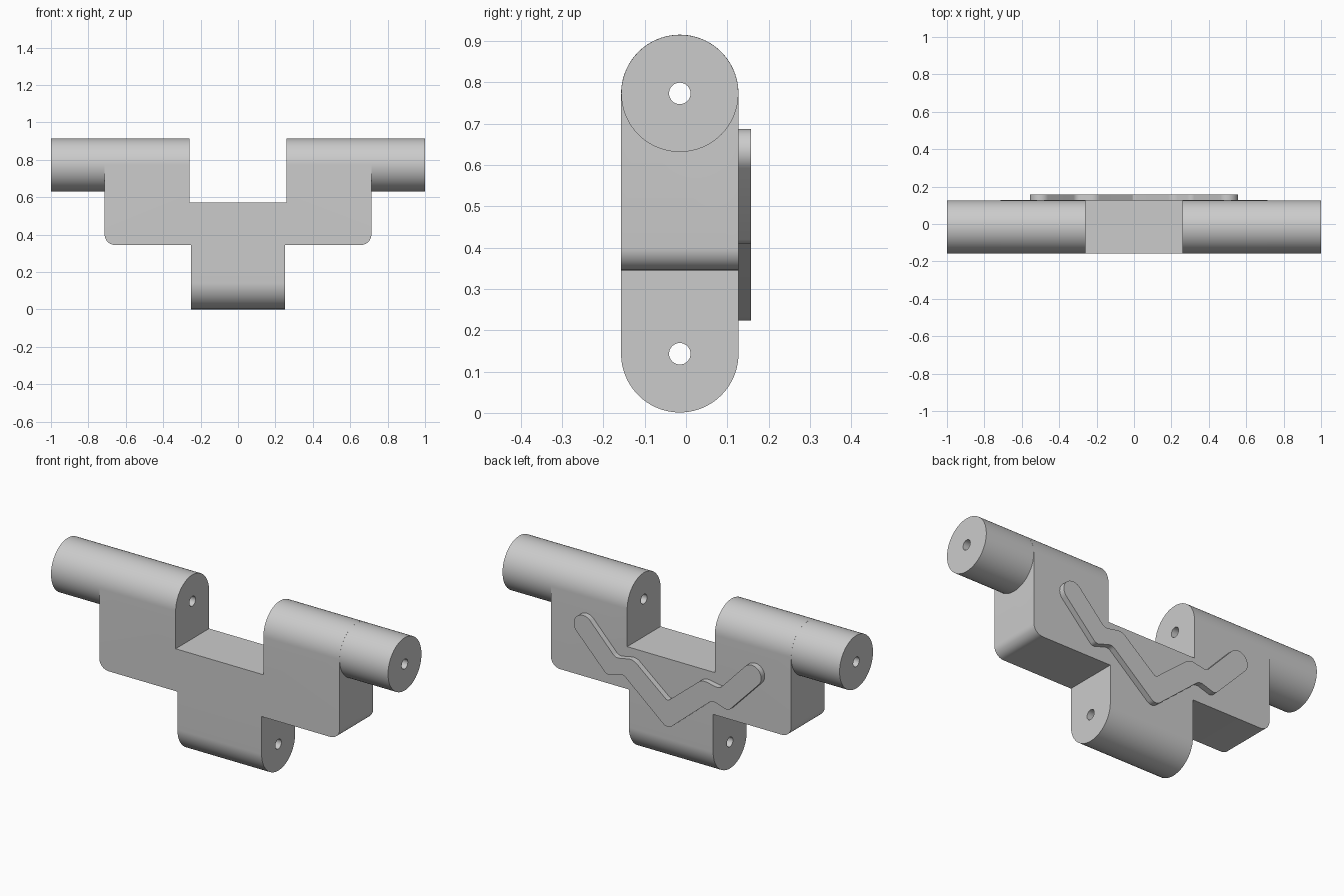
import bpy, bmesh
from math import sin, cos, pi, tan
from mathutils import Vector

cube = bpy.data.objects.get("Cube")
if cube:
    bpy.data.objects.remove(cube, do_unlink=True)

# Main dimensions
BACK, RIB_BACK = 0.127, 0.157
MID_Y, RADIUS, BORE = -0.015, 0.142, 0.026
HIGH_AXIS, LOW_AXIS = 0.773, 0.143
BLOCK_X, INNER_X, FOOT_X = 0.713, 0.26, 0.25

grey = bpy.data.materials.new("light grey")
grey.use_nodes = True
colour = (0.6, 0.6, 0.6, 1)
grey.diffuse_color = colour
grey.node_tree.nodes["Principled BSDF"].inputs["Base Color"].default_value = colour


def arc(cx, cy, r, start, end, steps):
    """Points along a circular arc."""
    return [(cx + r * cos(start + (end - start) * i / steps),
             cy + r * sin(start + (end - start) * i / steps)) for i in range(steps + 1)]


def fillet(a, b, c, r, steps=8):
    """Round the corner b between a and c."""
    a, b, c = Vector(a), Vector(b), Vector(c)
    d, e = (a - b).normalized(), (c - b).normalized()
    half = d.angle(e) / 2
    centre = b + (d + e).normalized() * r / sin(half)
    p, q = b + d * r / tan(half) - centre, b + e * r / tan(half) - centre
    return [tuple(centre + p.slerp(q, i / steps).normalized() * r) for i in range(steps + 1)]


def prism(name, outline, axis, low, high):
    """Extrude a closed 2D outline along x or y."""
    def place(u, v, w):
        return (w, u, v) if axis == "x" else (u, w, v)
    bm = bmesh.new()
    ends = [[bm.verts.new(place(u, v, w)) for u, v in outline] for w in (low, high)]
    for ring in ends:
        bm.faces.new(ring)
    count = len(outline)
    for i in range(count):
        j = (i + 1) % count
        bm.faces.new((ends[0][i], ends[0][j], ends[1][j], ends[1][i]))
    bmesh.ops.recalc_face_normals(bm, faces=bm.faces)
    mesh = bpy.data.meshes.new(name)
    bm.to_mesh(mesh)
    bm.free()
    obj = bpy.data.objects.new(name, mesh)
    bpy.context.collection.objects.link(obj)
    mesh.materials.append(grey)
    return obj


def circle(z, r, steps):
    return arc(MID_Y, z, r, 0, 2 * pi, steps)[:-1]


def activate(obj):
    bpy.ops.object.select_all(action="DESELECT")
    obj.select_set(True)
    bpy.context.view_layer.objects.active = obj


def combine(target, tool, operation):
    """Apply a boolean and discard the tool."""
    tool.hide_render = True
    mod = target.modifiers.new("combine", "BOOLEAN")
    mod.operation, mod.solver, mod.object = operation, "EXACT", tool
    activate(target)
    bpy.ops.object.modifier_apply(modifier=mod.name)
    bpy.data.objects.remove(tool, do_unlink=True)


# Body: stepped front silhouette trimmed by a rounded side section
floor, base = 0.572, 0.345
right_corner = fillet((FOOT_X, base), (BLOCK_X, base), (BLOCK_X, 1), 0.055)
left_corner = [(-x, z) for x, z in reversed(right_corner)]
silhouette = ([(-FOOT_X, -0.1), (FOOT_X, -0.1), (FOOT_X, base)] + right_corner
              + [(BLOCK_X, 1.1), (INNER_X, 1.1), (INNER_X, floor),
                 (-INNER_X, floor), (-INNER_X, 1.1), (-BLOCK_X, 1.1)]
              + left_corner + [(-FOOT_X, base)])
body = prism("body", silhouette, "y", -0.4, 0.4)
section = (arc(MID_Y, HIGH_AXIS, RADIUS, 0, pi, 48)
           + arc(MID_Y, LOW_AXIS, RADIUS, pi, 2 * pi, 48))
combine(body, prism("side_section", section, "x", -1.2, 1.2), "INTERSECT")

# Outer round arms on both sides
for low, high in ((-1, -0.6), (0.6, 1)):
    arm = prism("arm", circle(HIGH_AXIS, RADIUS - 0.0003, 96), "x", low, high)
    combine(body, arm, "UNION")

# Through bores on the upper and lower axes
for z in (HIGH_AXIS, LOW_AXIS):
    combine(body, prism("bore", circle(z, BORE, 32), "x", -1.2, 1.2), "DIFFERENCE")

# Raised zigzag rib on the back, mirrored about the centre
bottom, low_knee, low_bump = (0, 0.211), (0.36, 0.405), (0.265, 0.435)
valley, high_bump, high_knee = (0, 0.362), (0.205, 0.53), (0.308, 0.51)
tip = arc(0.5, 0.631, 0.056, -pi / 4, 3 * pi / 4, 20)
half = (fillet(bottom, low_bump, low_knee, 0.04)
        + fillet(low_bump, low_knee, tip[0], 0.03) + tip
        + fillet(tip[-1], high_knee, high_bump, 0.04)
        + fillet(high_knee, high_bump, valley, 0.06))


def mirrored(p):
    return (-p[0], p[1])


outline = (fillet(mirrored(low_bump), bottom, low_bump, 0.04) + half
           + fillet(high_bump, valley, mirrored(high_bump), 0.015)
           + [mirrored(p) for p in reversed(half)])
rib = prism("zigzag_rib", outline, "y", BACK - 0.005, RIB_BACK)

for obj in (body, rib):
    activate(obj)
    bpy.ops.object.shade_smooth_by_angle(angle=pi / 6)
